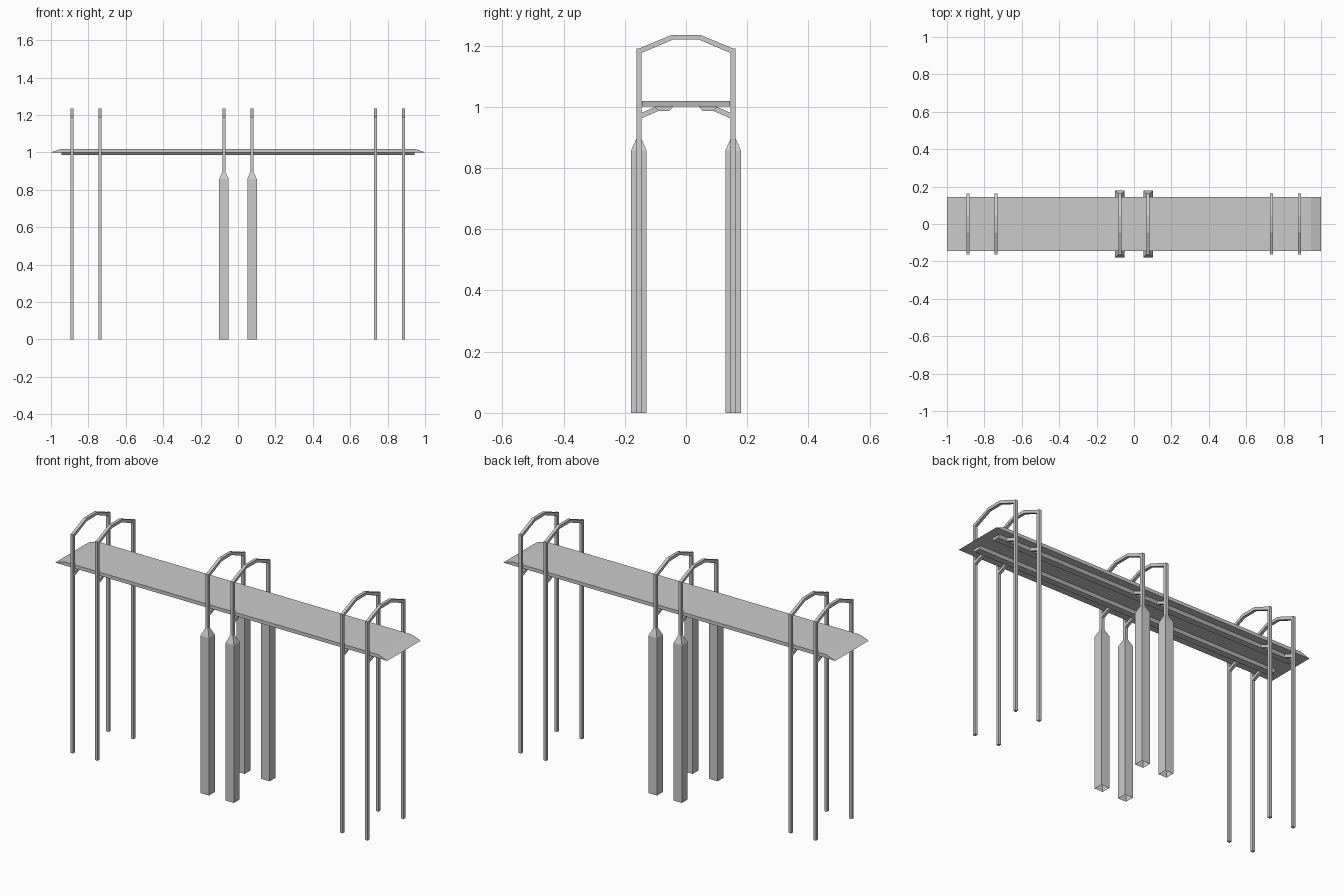
import bpy, bmesh

if "Cube" in bpy.data.objects:
    bpy.data.objects.remove(bpy.data.objects["Cube"])

W = 0.008          # half thickness of the tubing
POST_Y = 0.154     # distance of the posts from the centre line
FRAMES = [-0.888, -0.739, -0.075, 0.075, 0.736, 0.886]


def prism(name, outline, axis, lo, hi):
    """Extrude a 2D outline along x (outline is y,z) or y (outline is x,z)."""
    bm = bmesh.new()
    if axis == 'x':
        verts = [bm.verts.new((lo, a, b)) for a, b in outline]
        step = (hi - lo, 0, 0)
    else:
        verts = [bm.verts.new((a, lo, b)) for a, b in outline]
        step = (0, hi - lo, 0)
    face = bm.faces.new(verts)
    ext = bmesh.ops.extrude_face_region(bm, geom=[face], use_keep_orig=True)
    moved = [g for g in ext['geom'] if isinstance(g, bmesh.types.BMVert)]
    bmesh.ops.translate(bm, verts=moved, vec=step)
    bmesh.ops.recalc_face_normals(bm, faces=bm.faces)
    return finish(name, bm)


def finish(name, bm):
    mesh = bpy.data.meshes.new(name)
    bm.to_mesh(mesh)
    bm.free()
    obj = bpy.data.objects.new(name, mesh)
    bpy.context.collection.objects.link(obj)
    return obj


def pylon(name, x, y):
    """Square sleeve, open at the base, tapering to the post at the top."""
    bm = bmesh.new()
    rings = []
    for half, z in [(0.0255, 0), (0.0255, 0.857), (W, 0.896)]:
        rings.append([bm.verts.new((x + sx * half, y + sy * half, z))
                      for sx, sy in [(-1, -1), (1, -1), (1, 1), (-1, 1)]])
    for a, b in zip(rings, rings[1:]):
        for i in range(4):
            j = (i + 1) % 4
            bm.faces.new((a[i], a[j], b[j], b[i]))
    return finish(name, bm)


# walkway deck with ramped ends
prism("deck", [(-1, 1.0), (1, 1.0), (0.945, 1.019), (-0.945, 1.019)],
      'y', -0.144, 0.144)

# tapered stringers under the deck
for s in (-1, 1):
    prism("stringer", [(s * 0.102, 1.0), (s * 0.09, 0.986),
                       (s * 0.054, 0.986), (s * 0.043, 1.0)],
          'x', -0.944, 0.944)

for x in FRAMES:
    central = abs(x) < 0.2
    base = 0.89 if central else 0.0
    for s in (-1, 1):
        # posts
        prism("post", [(s * (POST_Y - W), base), (s * (POST_Y + W), base),
                       (s * (POST_Y + W), 1.19), (s * (POST_Y - W), 1.19)],
              'x', x - W, x + W)
        # braces from post to stringer
        prism("brace", [(s * 0.148, 0.979), (s * 0.148, 0.961),
                        (s * 0.088, 0.987), (s * 0.1, 1.0)],
              'x', x - W, x + W)
        # thick central pylons
        if central:
            pylon("pylon", x, s * POST_Y)
    # arch over the walkway
    outer = [(-0.154, 1.19), (-0.046, 1.235), (0.046, 1.235), (0.154, 1.19)]
    inner = [(0.147, 1.175), (0.043, 1.219), (-0.043, 1.219), (-0.147, 1.175)]
    prism("arch", outer + inner, 'x', x - W, x + W)
